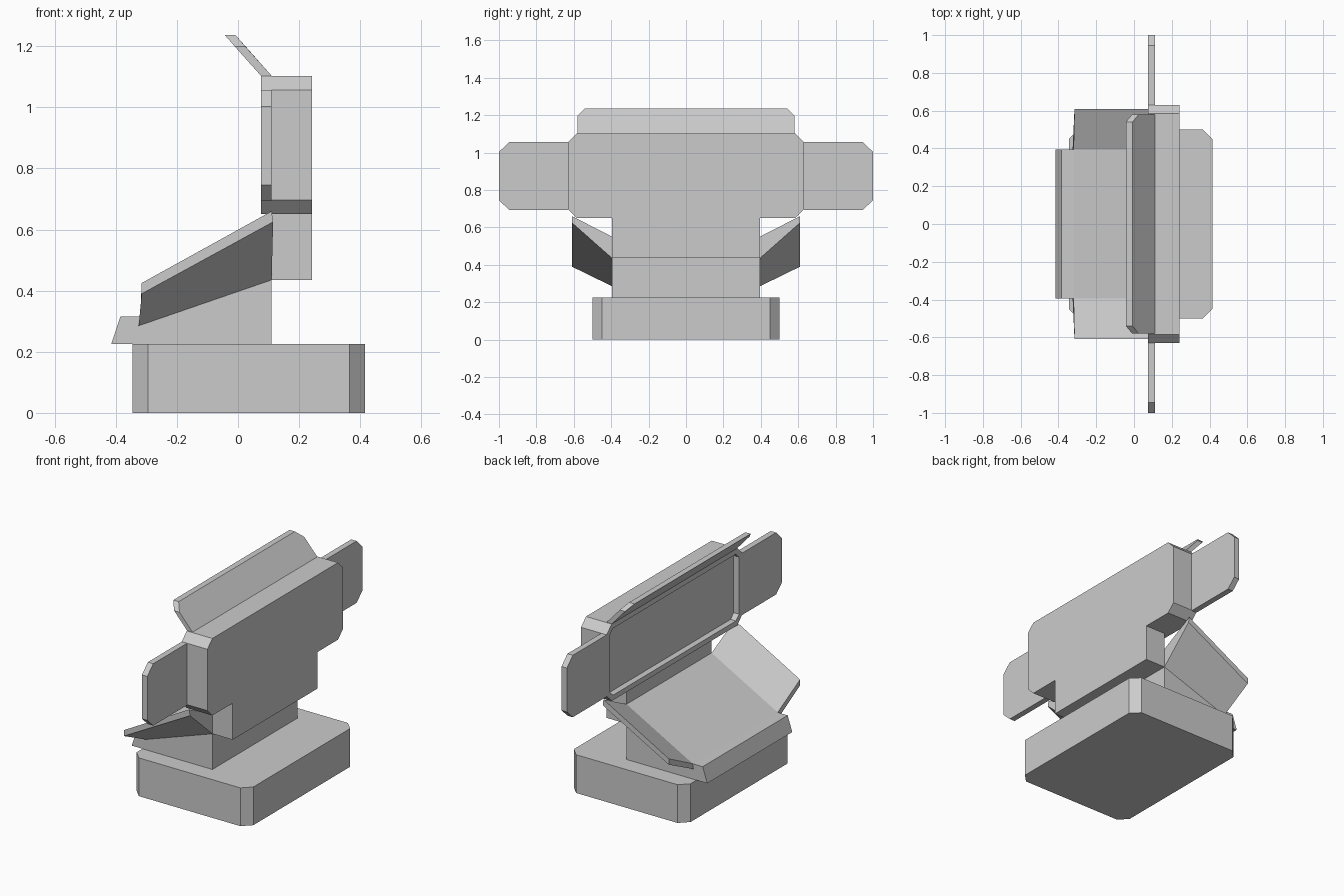
import bpy, bmesh
from mathutils import Vector

if "Cube" in bpy.data.objects:
    bpy.data.objects.remove(bpy.data.objects["Cube"])


def loft(name, a, b, recess=None):
    """Solid between two matching loops; optionally recess the first cap."""
    bm = bmesh.new()
    va = [bm.verts.new(p) for p in a]
    vb = [bm.verts.new(p) for p in b]
    n = len(a)
    cap = bm.faces.new(va)
    bm.faces.new(vb[::-1])
    for i in range(n):
        j = (i + 1) % n
        bm.faces.new((va[i], vb[i], vb[j], va[j]))
    bmesh.ops.recalc_face_normals(bm, faces=bm.faces[:])
    if recess:
        rim, depth = recess
        bmesh.ops.inset_region(bm, faces=[cap], thickness=rim, use_even_offset=True)
        ext = bmesh.ops.extrude_discrete_faces(bm, faces=[cap])
        for v in ext["faces"][0].verts:
            v.co += depth
    me = bpy.data.meshes.new(name)
    bm.to_mesh(me)
    bm.free()
    ob = bpy.data.objects.new(name, me)
    bpy.context.collection.objects.link(ob)
    return ob


def prism(name, pts, vec, recess=None):
    return loft(name, pts, [Vector(p) + Vector(vec) for p in pts], recess)


def mirror_y(ob):
    m = ob.modifiers.new("mirror", 'MIRROR')
    m.use_axis = (False, True, False)


def octagon(x0, x1, y0, y1, c):
    return [(x0 + c, y0), (x1 - c, y0), (x1, y0 + c), (x1, y1 - c),
            (x1 - c, y1), (x0 + c, y1), (x0, y1 - c), (x0, y0 + c)]


# chamfered base
prism("base", [(x, y, 0) for x, y in octagon(-0.345, 0.415, -0.5, 0.5, 0.05)],
      (0, 0, 0.225))

# desk pedestal with sloped top and front lip
desk = [(-0.415, 0.225), (-0.385, 0.315), (-0.32, 0.315), (0.11, 0.55), (0.11, 0.225)]
prism("desk_pedestal", [(x, -0.395, z) for x, z in desk], (0, 0.79, 0))

# angled side wings of the desk
mirror_y(loft("desk_wing",
              [(-0.325, 0.395, 0.285), (0.11, 0.395, 0.435),
               (0.11, 0.395, 0.55), (-0.32, 0.395, 0.315)],
              [(-0.315, 0.61, 0.39), (0.115, 0.61, 0.625),
               (0.11, 0.61, 0.66), (-0.315, 0.61, 0.425)]))

# neck carrying the screen
prism("screen_neck", [(0.11, -0.395, 0.435), (0.11, 0.395, 0.435),
                      (0.11, 0.395, 0.65), (0.11, -0.395, 0.65)], (0.132, 0, 0))

# main screen housing with recessed display
prism("screen_housing",
      [(0.075, y, z) for y, z in octagon(-0.63, 0.63, 0.65, 1.103, 0.046)],
      (0.167, 0, 0), recess=(0.03, Vector((0.035, 0, 0))))

# thin side screens
side = [(0.63, 0.693), (0.945, 0.693), (1, 0.745), (1, 1.003), (0.945, 1.057), (0.63, 1.057)]
mirror_y(prism("side_screen", [(0.075, y, z) for y, z in side], (0.035, 0, 0)))

# visor leaning forward over the screen
visor = [(0.075, 0.58, 1.103), (-0.01, 0.58, 1.198), (-0.043, 0.54, 1.236)]
visor += [(x, -y, z) for x, y, z in visor[::-1]]
prism("visor", visor, (0.035, 0, 0))
